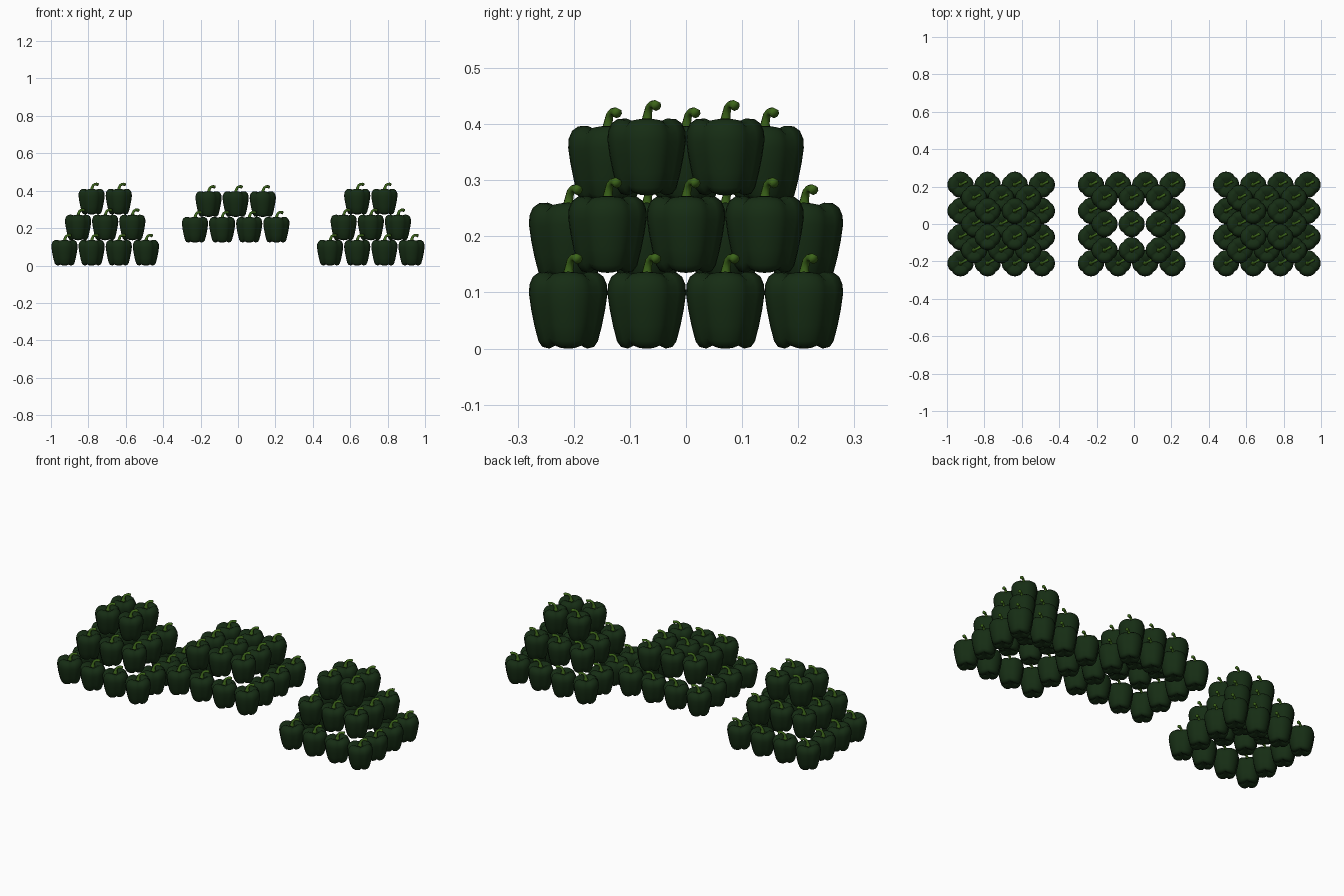
import bpy, bmesh, math
from mathutils import Vector

if "Cube" in bpy.data.objects:
    bpy.data.objects.remove(bpy.data.objects["Cube"])


def material(name, rgb):
    m = bpy.data.materials.new(name)
    m.diffuse_color = (*rgb, 1)
    m.use_nodes = True
    m.node_tree.nodes["Principled BSDF"].inputs["Base Color"].default_value = m.diffuse_color
    return m


def skin(name, rings, start, end, mat):
    """Mesh joining closed rings of points, with a pole at each end."""
    bm = bmesh.new()
    vr = [[bm.verts.new(p) for p in ring] for ring in rings]
    n = len(vr[0])
    for a, b in zip(vr, vr[1:]):
        for i in range(n):
            j = (i + 1) % n
            bm.faces.new((a[i], a[j], b[j], b[i]))
    for ring, pole in ((vr[0], start), (vr[-1], end)):
        v = bm.verts.new(pole)
        for i in range(n):
            bm.faces.new((ring[i], ring[(i + 1) % n], v))
    bmesh.ops.recalc_face_normals(bm, faces=bm.faces[:])
    for f in bm.faces:
        f.smooth = True
    me = bpy.data.meshes.new(name)
    bm.to_mesh(me)
    bm.free()
    me.materials.append(mat)
    return me


# Pepper body: lathe profile with four lobes
profile = [(0.020, 0.007), (0.034, 0.000), (0.046, 0.003), (0.053, 0.013),
           (0.060, 0.040), (0.066, 0.070), (0.070, 0.098), (0.069, 0.114),
           (0.063, 0.128), (0.052, 0.136), (0.036, 0.137), (0.020, 0.128)]
SEG = 32
rings = []
for r, z in profile:
    ring = []
    for i in range(SEG):
        a = math.tau * i / SEG
        groove = 1 - math.sqrt(abs(math.cos(2 * a)))
        rr = r * (1 - 0.11 * groove)
        zz = z + groove * 0.008 * (1 - 2 * z / 0.137)
        ring.append((rr * math.cos(a), rr * math.sin(a), zz))
    rings.append(ring)
body_mesh = skin("pepper_body", rings, (0, 0, 0.012), (0, 0, 0.122),
                 material("pepper_green", (0.008, 0.026, 0.007)))

# Stem: tapered tube that bends over to one side
d = Vector((0.88, 0.47, 0)).normalized()
side = Vector((-d.y, d.x, 0))
up = Vector((0, 0, 1))
path = [(0.000, 0.118, 0.015), (0.001, 0.130, 0.011), (0.003, 0.143, 0.008),
        (0.009, 0.156, 0.007), (0.020, 0.162, 0.007), (0.030, 0.162, 0.008),
        (0.038, 0.159, 0.009)]
pts = [d * u + up * z for u, z, r in path]
rings = []
for k, (u, z, r) in enumerate(path):
    t = (pts[min(k + 1, len(pts) - 1)] - pts[max(k - 1, 0)]).normalized()
    n = side.cross(t)
    rings.append([pts[k] + r * (side * math.cos(math.tau * i / 8)
                                + n * math.sin(math.tau * i / 8)) for i in range(8)])
stem_mesh = skin("pepper_stem", rings, pts[0], pts[-1] + d * 0.002,
                 material("stem_green", (0.045, 0.13, 0.01)))


def pepper(x, y, z):
    for name, me in (("pepper_body", body_mesh), ("pepper_stem", stem_mesh)):
        ob = bpy.data.objects.new(name, me)
        ob.location = (x, y, z)
        bpy.context.collection.objects.link(ob)


def layer(cx, z, n):
    """n by n layer of peppers; the four-wide layer is a hollow ring."""
    for i in range(n):
        for j in range(n):
            if n == 4 and i in (1, 2) and j in (1, 2):
                continue
            pepper(cx + (i - (n - 1) / 2) * 0.145, (j - (n - 1) / 2) * 0.14, z)


# Outer piles have three layers, the raised middle pile has two
for cx in (-0.71, 0.71):
    for n, z in ((4, 0.0), (3, 0.135), (2, 0.273)):
        layer(cx, z, n)
for n, z in ((4, 0.123), (3, 0.26)):
    layer(-0.0125, z, n)
